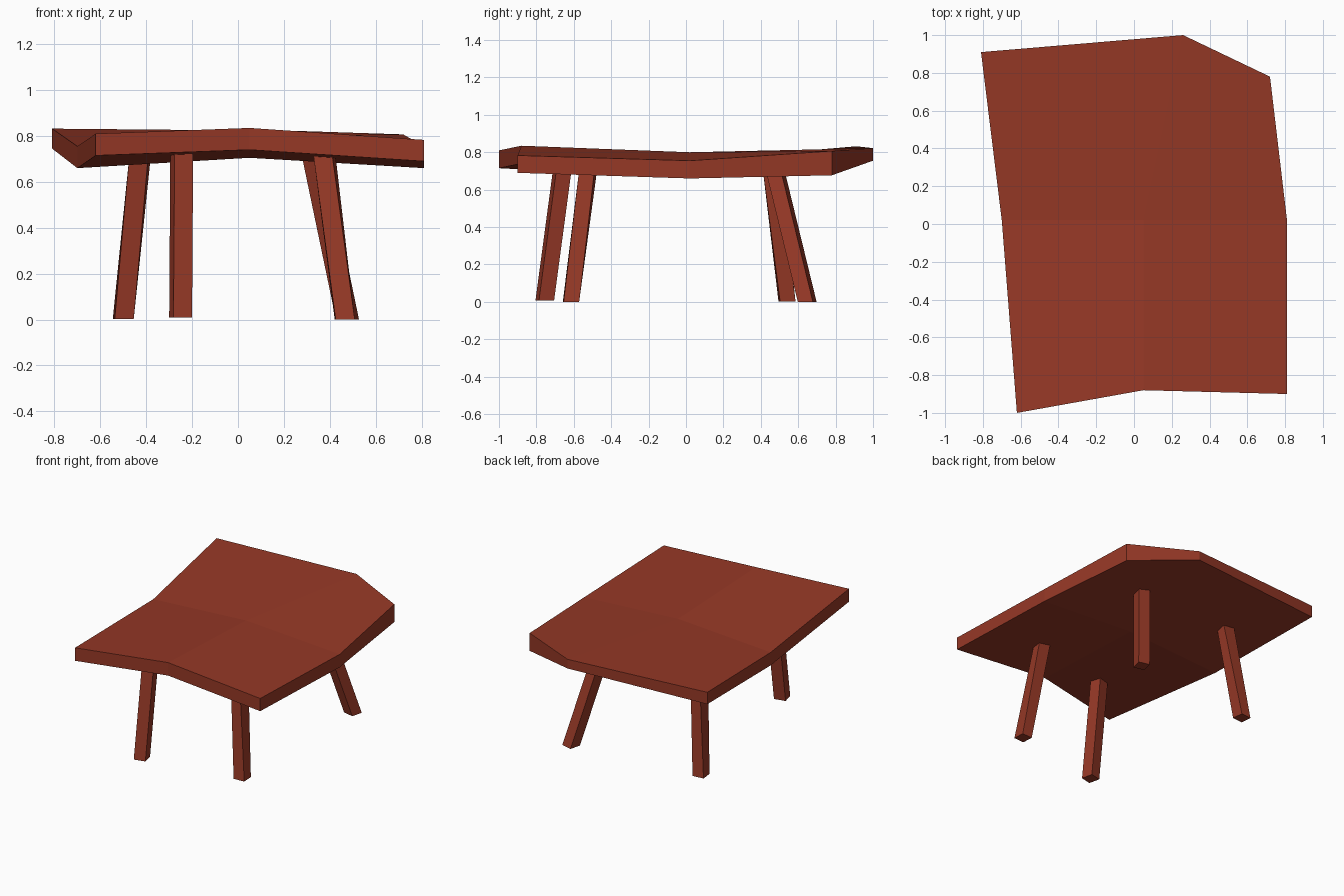
import bpy, bmesh, math
from mathutils import Vector

if "Cube" in bpy.data.objects:
    bpy.data.objects.remove(bpy.data.objects["Cube"])

wood = bpy.data.materials.new("red brown wood")
wood.diffuse_color = (0.305, 0.040, 0.0195, 1)
wood.use_nodes = True
wood.node_tree.nodes["Principled BSDF"].inputs["Base Color"].default_value = wood.diffuse_color


def finish(name, bm):
    bmesh.ops.recalc_face_normals(bm, faces=bm.faces[:])
    mesh = bpy.data.meshes.new(name)
    bm.to_mesh(mesh)
    bm.free()
    mesh.materials.append(wood)
    obj = bpy.data.objects.new(name, mesh)
    bpy.context.collection.objects.link(obj)


# Table top: warped 3 x 3 grid, each point is x, y, top z, bottom z
rows = [
    [(-0.62, -1.0, 0.81, 0.715), (0.05, -0.88, 0.835, 0.74), (0.81, -0.90, 0.783, 0.69)],
    [(-0.70, 0.02, 0.755, 0.66), (0.05, 0.02, 0.80, 0.705), (0.81, 0.02, 0.755, 0.66)],
    [(-0.81, 0.91, 0.832, 0.745), (0.26, 1.0, 0.822, 0.755), (0.72, 0.78, 0.807, 0.677)],
]
bm = bmesh.new()
top = [[bm.verts.new((x, y, zt)) for x, y, zt, zb in r] for r in rows]
low = [[bm.verts.new((x, y, zb)) for x, y, zt, zb in r] for r in rows]
for g in (top, low):
    for i in range(2):
        for j in range(2):
            bm.faces.new((g[i][j], g[i][j + 1], g[i + 1][j + 1], g[i + 1][j]))
# Rim around the slab
rim = [(0, 0), (0, 1), (0, 2), (1, 2), (2, 2), (2, 1), (2, 0), (1, 0)]
for (a, b), (c, d) in zip(rim, rim[1:] + rim[:1]):
    bm.faces.new((top[a][b], top[c][d], low[c][d], low[a][b]))
finish("table_top", bm)


# Legs: leaning square posts with a slight twist, ending inside the slab
def leg(name, foot, head, foot_turn, head_turn, width=0.083):
    bm = bmesh.new()
    rings = []
    for centre, turn in ((foot, foot_turn), (head, head_turn)):
        ring = []
        for k in range(4):
            a = math.radians(turn + 45 + 90 * k)
            r = width / math.sqrt(2)
            ring.append(bm.verts.new(Vector(centre) + Vector((r * math.cos(a), r * math.sin(a), 0))))
        rings.append(ring)
        bm.faces.new(ring)
    for k in range(4):
        n = (k + 1) % 4
        bm.faces.new((rings[0][k], rings[0][n], rings[1][n], rings[1][k]))
    finish(name, bm)


leg("front_left_leg", (-0.25, -0.755, 0.008), (-0.245, -0.655, 0.755), 13, 13)
leg("front_right_leg", (0.465, -0.615, 0.0), (0.375, -0.52, 0.73), 3, -10)
leg("back_left_leg", (-0.5, 0.54, 0.003), (-0.425, 0.455, 0.73), 6, -8)
leg("back_right_leg", (0.477, 0.648, 0.0), (0.325, 0.47, 0.73), -14, -14)
